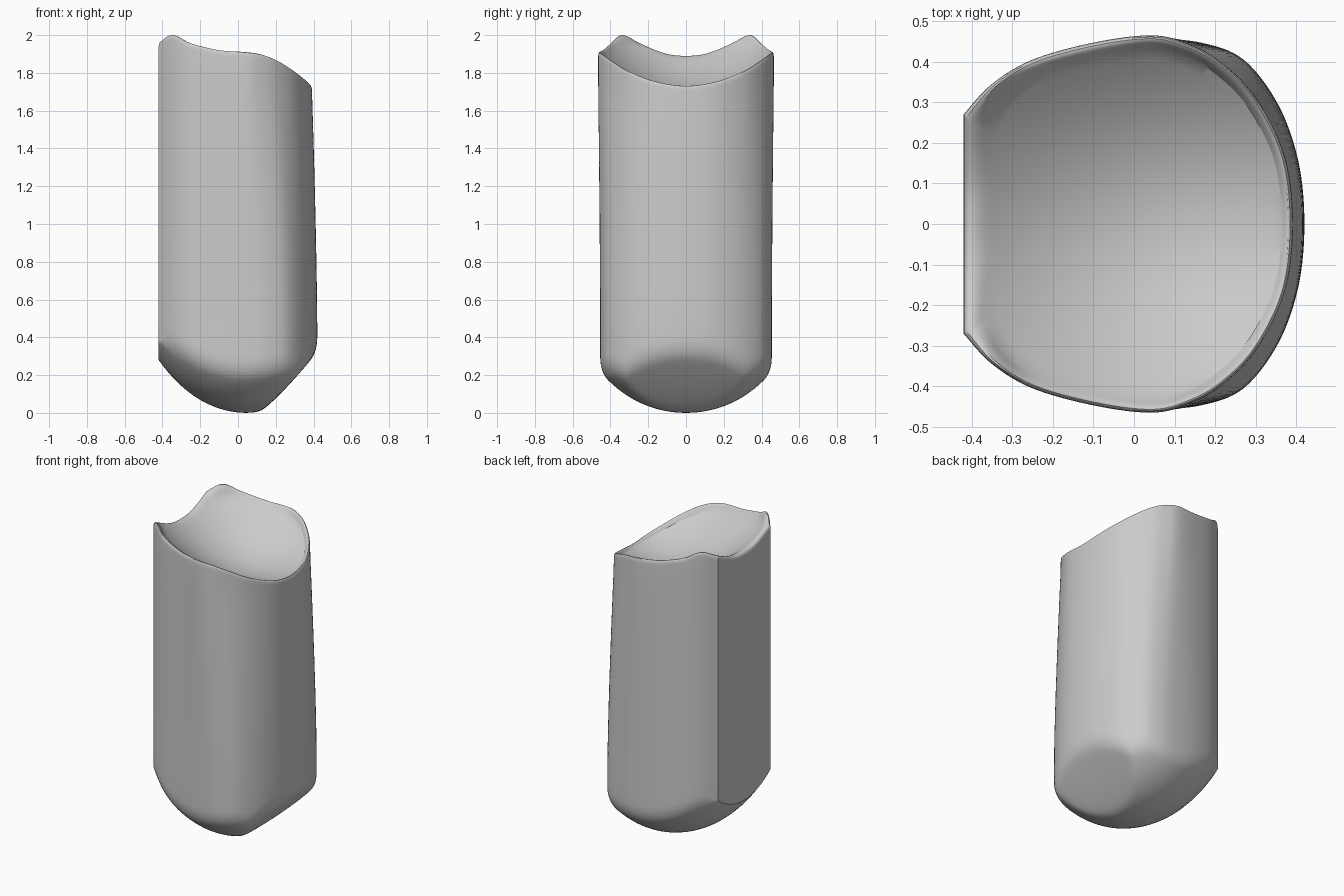
import bpy, bmesh, math

cube = bpy.data.objects.get("Cube")
if cube:
    bpy.data.objects.remove(cube, do_unlink=True)

# Half outline, from the bulging side to the flat side:
# top x, top y, lower x, lower y, rim height, edge rounding, rim width share
CURVED = [
    (.39, 0, .42, 0, 1.73, 1, .07),
    (.37, .17, .405, .155, 1.755, 1, .07),
    (.30, .312, .355, .295, 1.81, 1, .07),
    (.21, .402, .27, .405, 1.865, 1, .07),
    (.125, .447, .165, .447, 1.897, 1, .07),
    (.04, .465, .05, .454, 1.91, 1, .07),
    (-.10, .447, -.10, .441, 1.92, 1, .07),
    (-.25, .405, -.25, .402, 1.955, 1, .07),
    (-.35, .345, -.35, .345, 2.0, 1, .09),
    (-.42, .27, -.42, .27, 1.965, 0, .14),
]
FLAT = [
    (-.42, .27, -.42, .27, 1.965, 0, .14),
    (-.42, .18, -.42, .18, 1.925, 0, .14),
    (-.42, .09, -.42, .09, 1.897, 0, .14),
    (-.42, 0, -.42, 0, 1.89, 0, .14),
]
LIP = .03


def flip(p):
    return (p[0], -p[1], p[2], -p[3], *p[4:])


def spline(points, first, last, steps=8):
    """Smooth curve through the points; values are interpolated together."""
    pts = [first] + points + [last]
    out = []
    for i in range(1, len(pts) - 2):
        a, b, c, d = pts[i - 1:i + 3]
        for k in range(steps):
            t = k / steps
            out.append(tuple(
                q + .5 * t * (r - p + t * (2*p - 5*q + 4*r - s + t * (3*(q - r) + s - p)))
                for p, q, r, s in zip(a, b, c, d)))
    return out + [points[-1]]


half = spline(CURVED, flip(CURVED[1]), CURVED[-1])
half += spline(FLAT, FLAT[0], flip(FLAT[-2]))[1:]
outline = half + [flip(p) for p in half[-2:0:-1]]


def bottom(x, y):
    """Round underside blended with a slanted cut on the bulging side."""
    dx, dy = (x - .05) ** 2, y * y
    bowl = 1.05 * dx + .85 * dy + (dx + dy) ** 2
    u = x - .12
    cut = .9 * u + .6 * u * abs(u)
    return (bowl + cut + math.hypot(bowl - cut, .02)) / 2 - .001


def dish(x, y):
    """Shallow hollow on top."""
    return 1.685 + .72 * (x - .15) ** 2 + y * y


def wall(p, z):
    """Outline position at a height, with the slight taper upward."""
    t = min(1, max(0, (z - .4) / 1.35)) ** 1.5
    return p[2] + (p[0] - p[2]) * t, p[3] + (p[1] - p[3]) * t


def bezier(a, b, c, t):
    return a * (1 - t) ** 2 + 2 * b * t * (1 - t) + c * t * t


def column(p):
    """Points from the underside centre, up the wall, over the rim and inside."""
    bx, by, rim, soft, share = p[2:]
    soft = min(1, max(0, soft))
    pts = []
    inner = 1 - .09 * soft
    # underside
    for k in range(1, 19):
        s = inner * k / 18
        pts.append((bx * s, by * s, bottom(bx * s, by * s)))
    # rounded lower edge
    z0, z1 = pts[-1][2], bottom(bx, by)
    z2 = z1 + .08 * soft
    for k in range(1, 7):
        s = bezier(inner, 1, 1, k / 6)
        pts.append((bx * s, by * s, bezier(z0, z1, z2, k / 6)))
    # outer wall
    for k in range(1, 17):
        z = z2 + (rim - LIP - z2) * k / 16
        pts.append((*wall(p, z), z))
    # rounded rim
    x, y, z = pts[-1]
    inside = 1 - share
    edge = dish(x * inside, y * inside)
    peak = rim + (2 * rim - z - edge) / 2
    for k in range(1, 9):
        s = bezier(1, 1, inside, k / 8)
        pts.append((x * s, y * s, bezier(z, peak, edge, k / 8)))
    # hollow
    for k in range(1, 16):
        s = inside * (1 - k / 16)
        pts.append((x * s, y * s, dish(x * s, y * s)))
    return pts


# Skin the columns into one closed body
bm = bmesh.new()
cols = [[bm.verts.new(c) for c in column(p)] for p in outline]
under = bm.verts.new((0, 0, bottom(0, 0)))
floor = bm.verts.new((0, 0, dish(0, 0)))
for a, b in zip(cols, cols[1:] + cols[:1]):
    bm.faces.new((under, b[0], a[0]))
    bm.faces.new((floor, a[-1], b[-1]))
    for k in range(len(a) - 1):
        bm.faces.new((a[k], b[k], b[k + 1], a[k + 1]))
bmesh.ops.remove_doubles(bm, verts=bm.verts, dist=.00005)
bmesh.ops.recalc_face_normals(bm, faces=bm.faces)
mesh = bpy.data.meshes.new("dished_body")
bm.to_mesh(mesh)
bm.free()

body = bpy.data.objects.new("dished_body", mesh)
bpy.context.collection.objects.link(body)

grey = bpy.data.materials.new("light grey")
grey.use_nodes = True
colour = (.6, .6, .6, 1)
grey.diffuse_color = colour
grey.node_tree.nodes["Principled BSDF"].inputs["Base Color"].default_value = colour
mesh.materials.append(grey)

bpy.ops.object.select_all(action='DESELECT')
body.select_set(True)
bpy.context.view_layer.objects.active = body
bpy.ops.object.shade_smooth_by_angle(angle=math.radians(32))
